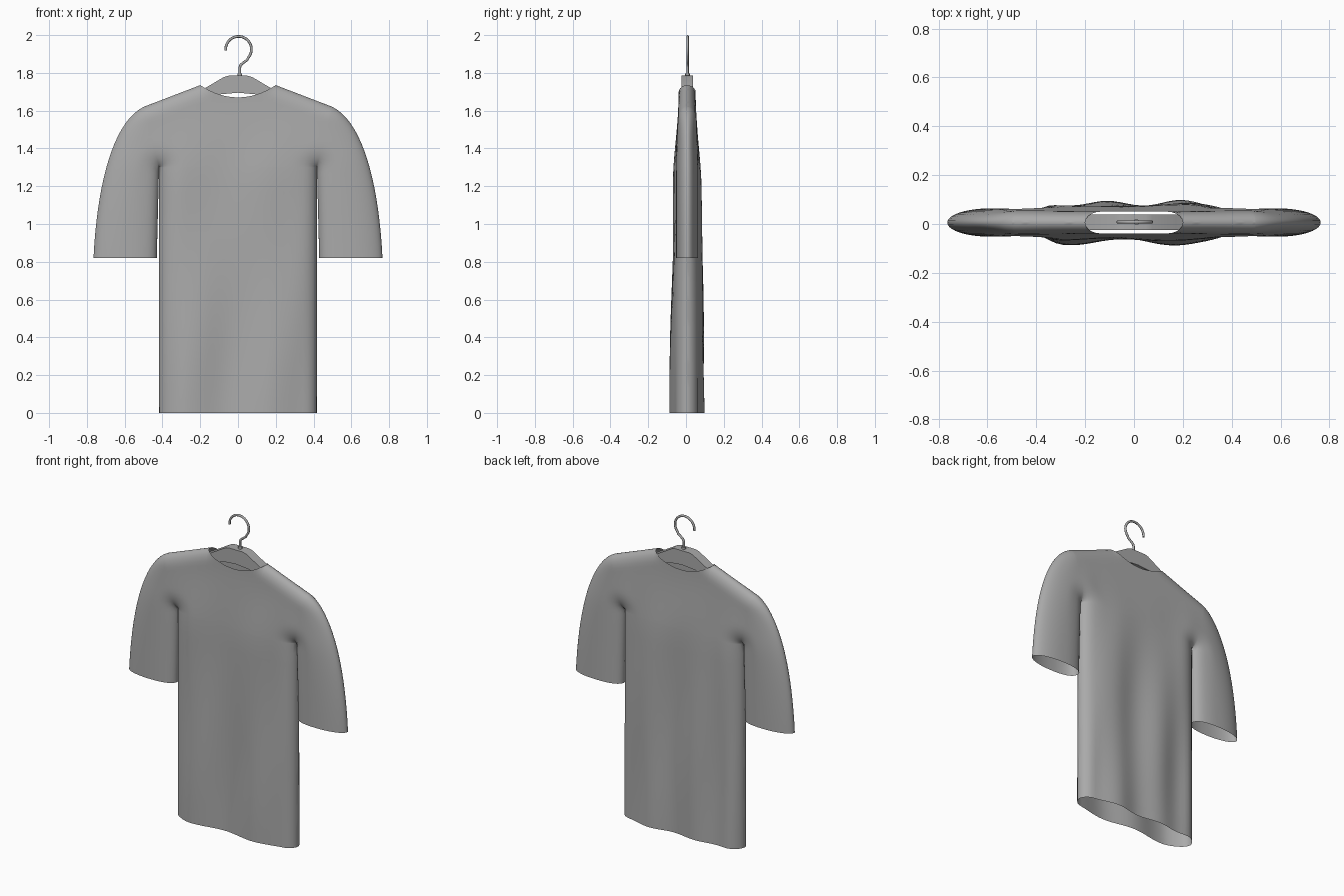
import bpy, bmesh, math
from mathutils import Vector
from mathutils.geometry import interpolate_bezier, intersect_point_line

cube = bpy.data.objects.get("Cube")
if cube:
    bpy.data.objects.remove(cube, do_unlink=True)

grey = bpy.data.materials.new("mid grey")
grey.use_nodes = True
grey.diffuse_color = (0.4, 0.4, 0.4, 1)
bsdf = next(n for n in grey.node_tree.nodes if n.type == 'BSDF_PRINCIPLED')
bsdf.inputs["Base Color"].default_value = (0.4, 0.4, 0.4, 1)


def smooth(t):
    t = min(max(t, 0), 1)
    return t * t * (3 - 2 * t)


def finish(obj, angle):
    bpy.ops.object.select_all(action='DESELECT')
    obj.select_set(True)
    bpy.context.view_layer.objects.active = obj
    if obj.type == 'CURVE':
        bpy.ops.object.convert(target='MESH')
    bpy.ops.object.shade_smooth_by_angle(angle=math.radians(angle))


def add_mesh(name, bm):
    mesh = bpy.data.meshes.new(name)
    bm.to_mesh(mesh)
    bm.free()
    mesh.materials.append(grey)
    obj = bpy.data.objects.new(name, mesh)
    bpy.context.collection.objects.link(obj)
    return obj


# Pattern outline for one half, in (x, z)
HEM = Vector((0.418, 0))
ARMPIT = Vector((0.418, 1.3))
SLEEVE_IN = Vector((0.43, 0.82))
SHOULDER = Vector((0.5, 1.62))
NECK = Vector((0.2, 1.735))
outer = interpolate_bezier(SHOULDER, Vector((0.66, 1.54)),
                           Vector((0.745, 1.22)), Vector((0.765, 0.82)), 19)
outer = [Vector(p[:2]) for p in outer]

# Closed edges, each with the radius over which the cloth rounds off
edges = [(HEM, ARMPIT, 0.13), (ARMPIT, SLEEVE_IN, 0.13), (NECK, SHOULDER, 0.075)]
edges += [(a, b, 0.075 + 0.1 * smooth(k / 8))
          for k, (a, b) in enumerate(zip(outer, outer[1:]))]


def roundness(p):
    best = 1
    for a, b, r in edges:
        q, t = intersect_point_line(p, a, b)
        q = a.lerp(b, min(max(t, 0), 1))
        d = min((p - Vector(q[:2])).length / r, 1)
        best = min(best, math.sqrt(max(0, 1 - (1 - d) ** 2)))
    return best


def cloth(x, z, side):
    """Depth of the front (-1) or back (1) sheet, with soft folds."""
    f = roundness(Vector((abs(x), z)))
    body = 0.078 - 0.008 * smooth(z / 1.2) - 0.025 * smooth((z - 1.2) / 0.5)
    sleeve = 0.058 - 0.01 * smooth((z - 1.3) / 0.3)
    depth = body + (sleeve - body) * smooth((abs(x) - 0.36) / 0.16)
    hang = 1 - smooth((z - 0.1) / 1.6)
    if side < 0:
        fold = 0.012 * math.cos((x - 0.17) * math.tau / 0.42)
    else:
        fold = 0.012 * math.cos((x - 0.2) * math.tau / 0.32)
    drape = 0.004 * math.sin(13 * x + side * 5 * z) * (1 - smooth((z - 1.2) / 0.4))
    torso = 1 - smooth((abs(x) - 0.3) / 0.12)
    return 0.006 + side * f * (depth + (fold * hang + drape) * torso)


def top_edge(u):
    x = 0.5 * u
    if abs(u) < 0.4:
        return Vector((x, 1.67 + 0.065 * (x / NECK.x) ** 2))
    p = NECK.lerp(SHOULDER, (abs(u) - 0.4) / 0.6)
    return Vector((x, p.y))


# Shirt: front and back sheets sharing their closed edges
bm = bmesh.new()


def sheet(rows, side):
    grid = [[bm.verts.new((p.x, cloth(p.x, p.y, side), p.y)) for p in row]
            for row in rows]
    for lo, hi in zip(grid, grid[1:]):
        for a, b, c, d in zip(lo, lo[1:], hi[1:], hi):
            face = bm.faces.new((a, b, c, d))
            face.normal_update()
            if face.normal.y * side < 0:
                face.normal_flip()


half = [0.4 * math.sin(math.pi / 2 * k / 9) for k in range(1, 10)]
half += [0.4 + 0.6 * smooth(k / 14) for k in range(1, 15)]
columns = [-u for u in reversed(half)] + [0] + half
steps = [smooth(k / 20) for k in range(21)]

lower = [[Vector((HEM.x * u, ARMPIT.y * k / 20)) for u in columns] for k in range(21)]
upper = [[Vector((ARMPIT.x * u, ARMPIT.y)).lerp(top_edge(u), v) for u in columns]
         for v in steps]
sleeve_rows = [[ARMPIT.lerp(SLEEVE_IN, k / 18).lerp(p, v) for v in steps]
               for k, p in enumerate(outer)]
mirrored = [[Vector((-p.x, p.y)) for p in row] for row in sleeve_rows]
for side in (-1, 1):
    for rows in (lower, upper, sleeve_rows, mirrored):
        sheet(rows, side)
bmesh.ops.remove_doubles(bm, verts=bm.verts, dist=0.0001)
finish(add_mesh("shirt", bm), 80)

# Hanger bar: extruded arched profile
right_half = [(0, 1.695), (0.09, 1.687), (0.2, 1.645), (0.42, 1.53),
              (0.42, 1.585), (0.3, 1.645), (0.17, 1.722), (0.075, 1.778), (0.05, 1.785)]
profile = right_half + [(-x, z) for x, z in reversed(right_half[1:])]
bm = bmesh.new()
face = bm.faces.new([bm.verts.new((x, -0.024, z)) for x, z in profile])
moved = bmesh.ops.extrude_face_region(bm, geom=[face])["geom"]
bmesh.ops.translate(bm, vec=(0, 0.062, 0),
                    verts=[v for v in moved if isinstance(v, bmesh.types.BMVert)])
bmesh.ops.recalc_face_normals(bm, faces=bm.faces)
finish(add_mesh("hanger_bar", bm), 30)

# Hook: bent wire
path = [(0.01, 1.77), (0.01, 1.83), (0.014, 1.842), (0.03, 1.855), (0.048, 1.868)]
path += [(0.003 + 0.068 * math.cos(a), 1.925 + 0.068 * math.sin(a))
         for a in (math.radians(-40 + 225 * k / 28) for k in range(29))]
curve = bpy.data.curves.new("hook", 'CURVE')
curve.dimensions = '3D'
curve.bevel_depth = 0.007
curve.bevel_resolution = 3
curve.use_fill_caps = True
spline = curve.splines.new('POLY')
spline.points.add(len(path) - 1)
for point, (x, z) in zip(spline.points, path):
    point.co = (x, 0.008, z, 1)
curve.materials.append(grey)
hook = bpy.data.objects.new("hook", curve)
bpy.context.collection.objects.link(hook)
finish(hook, 50)

# Hook collar
bpy.ops.mesh.primitive_cylinder_add(vertices=16, radius=0.012, depth=0.016,
                                    location=(0.01, 0.008, 1.79))
collar = bpy.context.object
collar.name = "hook_collar"
collar.data.materials.append(grey)
finish(collar, 40)
